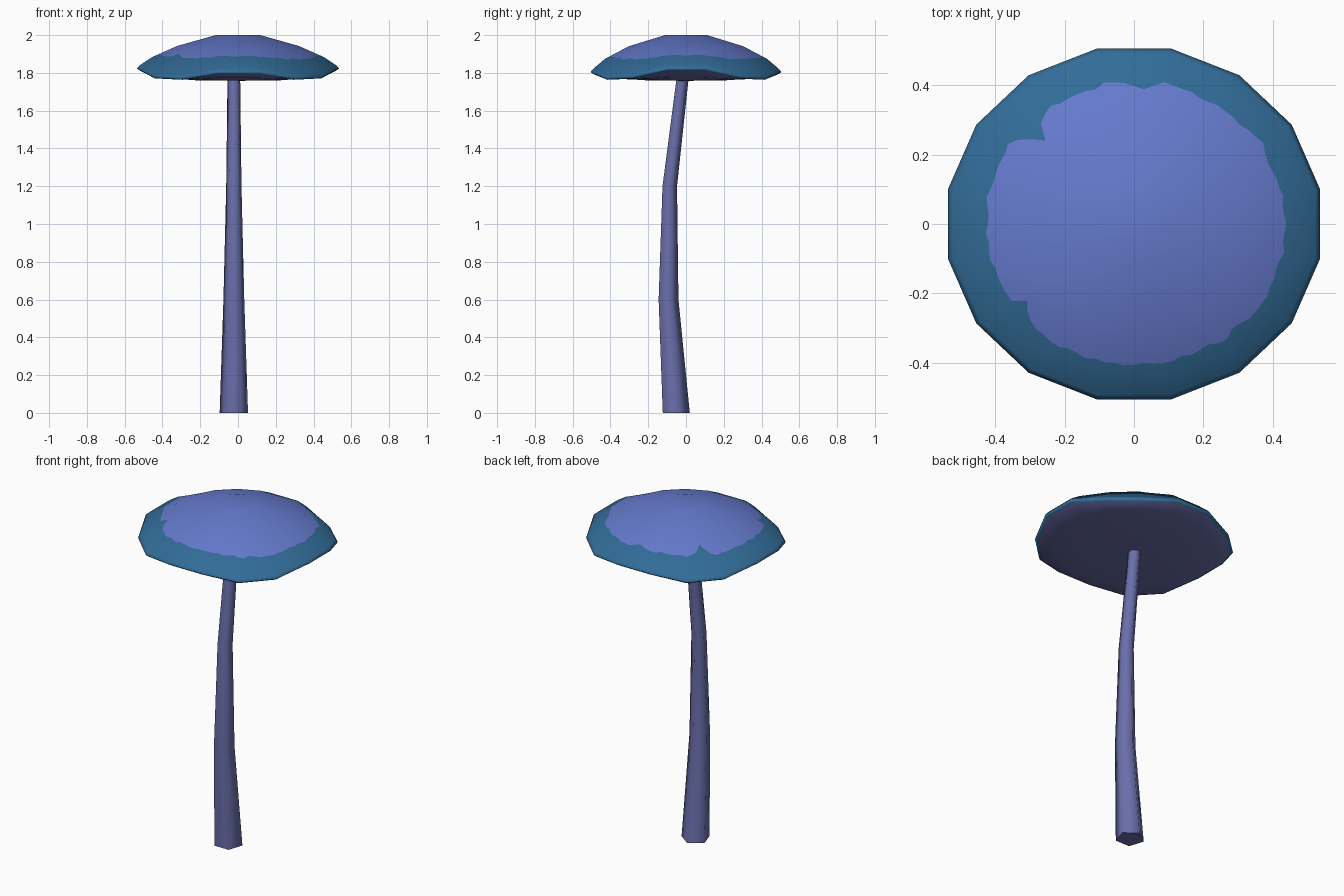
import bpy, math, random
from mathutils import Vector

if "Cube" in bpy.data.objects:
    bpy.data.objects.remove(bpy.data.objects["Cube"])

random.seed(4)


def material(name, rgb):
    m = bpy.data.materials.new(name)
    lin = [((c / 255 + 0.055) / 1.055) ** 2.4 for c in rgb]
    m.diffuse_color = (*lin, 1)
    m.use_nodes = True
    m.node_tree.nodes["Principled BSDF"].inputs["Base Color"].default_value = m.diffuse_color
    return m


violet = material("violet cap", (101, 122, 205))
teal = material("teal rim", (50, 108, 152))
stem_mat = material("muted purple stem", (106, 110, 170))


def build(name, rings, bands, mats, first_tip=None, last_tip=None):
    """Join rings of points into bands, closing each end with a fan or one face."""
    n = len(rings[0])
    verts = [p for r in rings for p in r]
    faces, idx = [], []
    for k in range(len(rings) - 1):
        for i in range(n):
            j = (i + 1) % n
            faces.append((k * n + i, (k + 1) * n + i, (k + 1) * n + j, k * n + j))
            idx.append(bands[k])
    last = (len(rings) - 1) * n
    for start, tip, mi, flip in ((0, first_tip, bands[0], True), (last, last_tip, bands[-1], False)):
        if tip is None:
            f = list(range(start, start + n))
            faces.append(f[::-1] if not flip else f)
            idx.append(mi)
            continue
        verts.append(tip)
        c = len(verts) - 1
        for i in range(n):
            a, b = start + i, start + (i + 1) % n
            faces.append((a, b, c) if flip else (b, a, c))
            idx.append(mi)
    me = bpy.data.meshes.new(name)
    me.from_pydata(verts, [], faces)
    for m in mats:
        me.materials.append(m)
    for p, mi in zip(me.polygons, idx):
        p.material_index = mi
        p.use_smooth = True
    me.update()
    ob = bpy.data.objects.new(name, me)
    bpy.context.collection.objects.link(ob)
    return ob


# Cap: 16-sided outline, subdivided so the colour border can be ragged
SIDES, SUB = 16, 6
N = SIDES * SUB


def outline(i):
    k, f = divmod(i % N, SUB)
    a, b = [math.tau * (k + s + 0.5) / SIDES for s in (0, 1)]
    w = lambda t: 0.025 * math.cos(4 * t) + 0.01 * math.cos(2 * t)
    f /= SUB
    p = [Vector((0.546 * math.cos(t), 0.515 * math.sin(t), w(t))) for t in (a, b)]
    return p[0].lerp(p[1], f)


def ring(t, z, wave):
    pts = []
    for i in range(N):
        p = outline(i)
        pts.append((p.x * t, p.y * t, z + p.z * wave))
    return pts


def border():
    """Ragged border lying on the slope between the two middle rings."""
    dips = {137: 0.13, 216: 0.07, 87: 0.03, 301: 0.03}
    pts, lo, hi = [], ring(0.6, 1.94, 0.1), ring(0.85, 1.87, 0.5)
    for i in range(N):
        p = outline(i)
        deg = math.degrees(math.atan2(p.y, p.x)) % 360
        t = 0.8 + random.uniform(-0.012, 0.012) + 0.01 * math.cos(math.radians(deg))
        t -= sum(d * math.exp(-((deg - c) / 4) ** 2) for c, d in dips.items())
        f = (t - 0.6) / 0.25
        pts.append(tuple(Vector(lo[i]).lerp(Vector(hi[i]), f)))
    return pts


cap_rings = [ring(0.22, 2.0, 0), ring(0.6, 1.94, 0.1), border(), ring(0.85, 1.87, 0.5),
             ring(0.975, 1.812, 1), ring(1, 1.796, 1), ring(0.97, 1.785, 1),
             ring(0.8, 1.772, 0.2), ring(0.4, 1.76, 0)]
cap = build("mushroom_cap", cap_rings, [0, 0, 1, 1, 1, 1, 2, 2],
            [violet, teal, stem_mat], (0, 0, 2.0), (0, 0, 1.758))

# Soft rounded shading over the cap: one (outward, up) normal per ring
slopes = [(0.15, 1), (0.32, 1), (0.45, 1), (0.5, 1), (0.7, 1), (1, 0.1),
          (0.5, -1), (0.15, -1), (0.03, -1)]
normals = []
for r, z in slopes:
    for i in range(N):
        p = outline(i)
        d = Vector((p.x, p.y, 0)).normalized() * r
        normals.append(Vector((d.x, d.y, z)).normalized())
normals += [Vector((0, 0, 1)), Vector((0, 0, -1))]
cap.data.normals_split_custom_set_from_vertices(normals)

# Stem: five-sided, tapering and bent; (z, centre y, radius)
stem_rings = []
for z, cy, r in [(1.8, -0.018, 0.035), (1.2, -0.09, 0.0425), (0.6, -0.098, 0.058), (0, -0.059, 0.079)]:
    stem_rings.append([(-0.022 + r * math.cos(math.radians(90 + 72 * i)),
                        cy + r * math.sin(math.radians(90 + 72 * i)), z) for i in range(5)])
stem = build("stem", stem_rings, [0, 0, 0], [stem_mat])
bpy.context.view_layer.objects.active = stem
stem.select_set(True)
bpy.ops.object.shade_smooth_by_angle(angle=math.radians(80))
